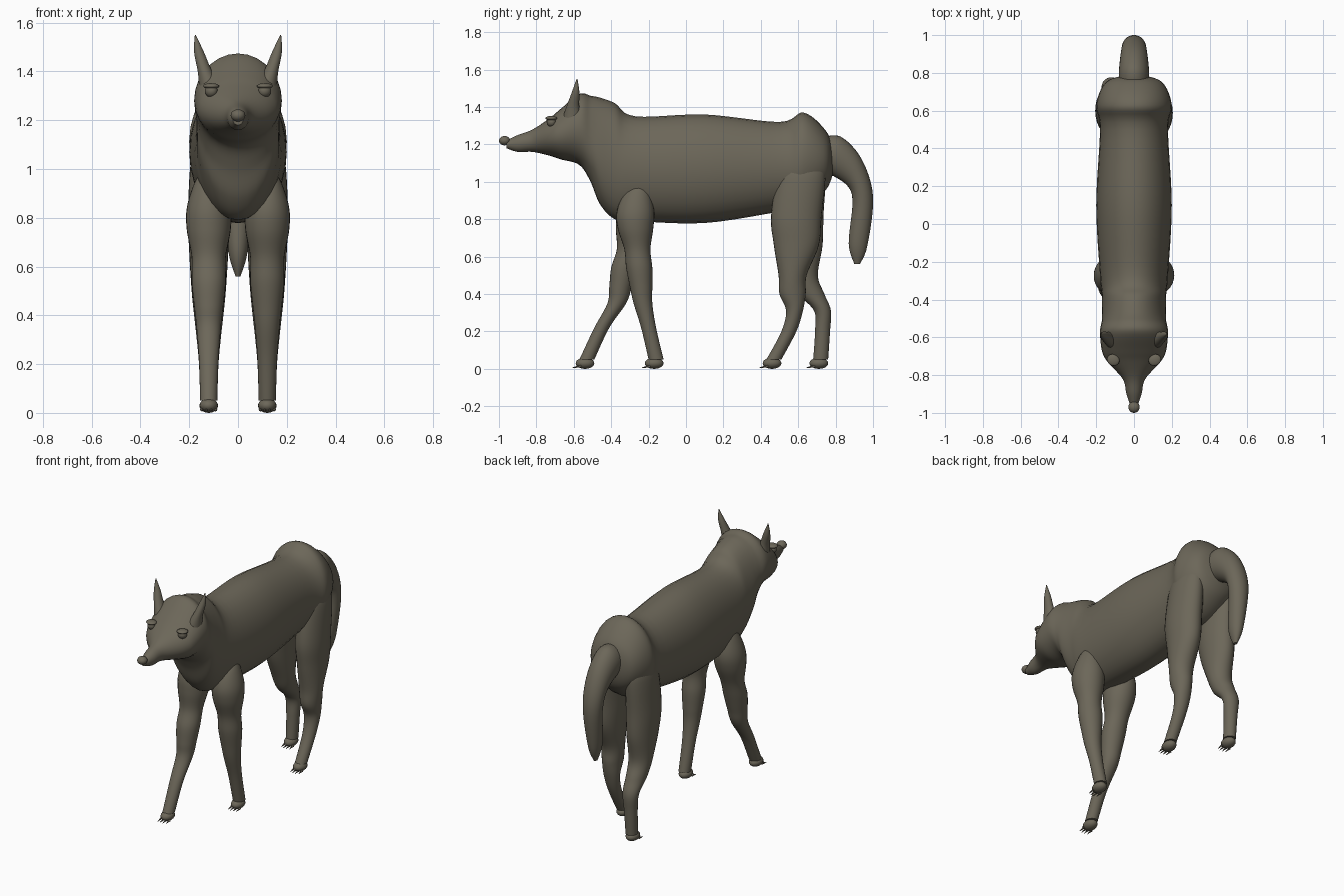
import bpy
import bmesh
from math import sin, cos, pi, radians
from mathutils import Vector, Matrix

default_cube = bpy.data.objects.get("Cube")
if default_cube:
    bpy.data.objects.remove(default_cube, do_unlink=True)

CENTIMETRE = 0.01          # measurements below are in hundredths of a unit
SEGMENTS = 28
STEPS = 6
LEG_SPACING = 12

# One coat colour for the whole animal
coat = bpy.data.materials.new("grey_brown_coat")
coat.use_nodes = True
coat_colour = (0.15, 0.135, 0.1, 1)
coat.diffuse_color = coat_colour
shader = coat.node_tree.nodes["Principled BSDF"]
shader.inputs["Base Color"].default_value = coat_colour
shader.inputs["Roughness"].default_value = 0.8


def finish(name, bm):
    """Turn a bmesh into a smooth shaded object with the coat material."""
    bmesh.ops.recalc_face_normals(bm, faces=bm.faces)
    mesh = bpy.data.meshes.new(name)
    bm.to_mesh(mesh)
    bm.free()
    mesh.materials.append(coat)
    obj = bpy.data.objects.new(name, mesh)
    bpy.context.collection.objects.link(obj)
    bpy.ops.object.select_all(action='DESELECT')
    obj.select_set(True)
    bpy.context.view_layer.objects.active = obj
    bpy.ops.object.shade_smooth_by_angle(angle=radians(50))


def smooth_rows(rows):
    """Catmull-Rom interpolation through the cross-section rows."""
    rows = [Vector(row) for row in rows]
    padded = [rows[0]] + rows + [rows[-1]]
    result = []
    for before, start, end, after in zip(padded, padded[1:], padded[2:], padded[3:]):
        leave, arrive = (end - before) / 2, (after - start) / 2
        for step in range(STEPS):
            t = step / STEPS
            ease = t * t * (3 - 2 * t)
            result.append(start.lerp(end, ease)
                          + leave * (t * (1 - t) ** 2)
                          - arrive * (t * t * (1 - t)))
    result.append(rows[-1])
    return result


def loft(name, rows):
    """Skin ellipses; each row is (y1, z1, y2, z2, centre x, half width)."""
    bm = bmesh.new()
    rings = []
    for y1, z1, y2, z2, x, width in smooth_rows(rows):
        first, last = Vector((x, y1, z1)), Vector((x, y2, z2))
        centre, arm = (first + last) / 2, (last - first) / 2
        ring = []
        for i in range(SEGMENTS):
            angle = 2 * pi * i / SEGMENTS
            side = Vector((max(width, 0.1) * sin(angle), 0, 0))
            ring.append(bm.verts.new((centre + arm * cos(angle) + side) * CENTIMETRE))
        rings.append(ring)
    for lower, upper in zip(rings, rings[1:]):
        for i in range(SEGMENTS):
            j = (i + 1) % SEGMENTS
            bm.faces.new((lower[i], lower[j], upper[j], upper[i]))
    bm.faces.new(rings[0])
    bm.faces.new(rings[-1])
    finish(name, bm)


def ellipsoid(name, centre, radii, turn=0):
    """Rounded blob, turned about the vertical axis."""
    bm = bmesh.new()
    place = (Matrix.Translation(Vector(centre) * CENTIMETRE)
             @ Matrix.Rotation(radians(turn), 4, 'Z')
             @ Matrix.Diagonal(Vector(radii) * CENTIMETRE).to_4x4())
    bmesh.ops.create_uvsphere(bm, u_segments=20, v_segments=12, radius=1, matrix=place)
    finish(name, bm)


def claw(name, x, y):
    """Small spike pointing forward and slightly down."""
    bm = bmesh.new()
    place = (Matrix.Translation(Vector((x, y, 1)) * CENTIMETRE)
             @ Matrix.Rotation(radians(100), 4, 'X'))
    bmesh.ops.create_cone(bm, cap_ends=True, segments=8, radius1=0.7 * CENTIMETRE,
                          radius2=0.1 * CENTIMETRE, depth=4 * CENTIMETRE, matrix=place)
    finish(name, bm)


def leg(name, side, girths, centres):
    """Pose shared (z, depth, half width) sections along their y centres."""
    x = LEG_SPACING * side
    loft(name, [(y - depth / 2, z, y + depth / 2, z, x, width)
                for (z, depth, width), y in zip(girths, centres)])
    # Paw with a fan of four claws
    paw_y = centres[-1] - 1
    ellipsoid(f"{name}_paw", (x, paw_y, 3), (3.8, 5, 3))
    for i in range(4):
        spread = (i - 1.5) * 1.9
        claw(f"{name}_claw_{i + 1}", x + spread, paw_y - 5 + abs(spread) / 3)


# Head, neck, trunk and rump: (y, underside z, top z, half width)
body_profile = [
    (-96, 118, 122, 2), (-90, 116, 125, 4), (-82, 116, 128, 6),
    (-73, 114, 134, 14), (-67, 112, 139, 17), (-57, 109, 147, 18),
    (-51, 100, 146, 17), (-46, 88, 145, 17), (-38, 80, 142, 17),
    (-27, 79, 135, 18), (10, 78, 136, 20), (50, 84, 132, 18),
    (63, 86, 137, 20), (75, 96, 127, 15), (79, 106, 116, 4),
]
loft("body_and_head", [(y, low, y, top, 0, width)
                       for y, low, top, width in body_profile])

# Hanging tail: upper edge point, lower edge point, half width
tail_edges = [
    (73, 124, 74, 104, 8), (83, 124, 79, 103, 8), (94, 112, 87, 97, 7),
    (100, 92, 89, 88, 6), (97, 66, 87, 67, 4), (93, 56, 90, 56, 1),
]
loft("tail", [(*edges, 0, width) for *edges, width in tail_edges])

# Front legs: one set of sections, two poses in the stride
front_girths = [
    (101, 4, 2), (94, 14, 6), (84, 20, 9), (75, 19, 9), (64, 14, 7),
    (54, 14, 7), (44, 12, 6), (35, 10, 5), (22, 8, 4), (5, 8, 3.5),
]
leg("front_left_leg", 1, front_girths,
    [-24, -26, -27, -27, -26, -25, -24, -23, -20, -16])
leg("front_right_leg", -1, front_girths,
    [-24, -26, -27, -28, -30, -33, -35, -37, -45, -53])

# Hind legs, with a heavy thigh and a backward hock
hind_girths = [
    (113, 14, 2), (105, 25, 7), (82, 27, 8.5), (66, 24, 8), (50, 15, 7),
    (40, 14, 6), (31, 9, 5), (20, 8, 4), (5, 8, 3.5),
]
leg("hind_left_leg", 1, hind_girths, [63, 62, 59, 59, 57, 57, 58, 55, 47])
leg("hind_right_leg", -1, hind_girths, [63, 62, 60, 61, 63, 67, 73, 73, 72])

# Ears and eyes, mirrored across the head
ear_sections = [
    (134, -66, -55, 11, 5), (140, -64, -57, 13.5, 3),
    (148, -61, -57, 16, 2), (155, -58.5, -58, 17.5, 0.2),
]
for side, word in ((1, "left"), (-1, "right")):
    loft(f"{word}_ear", [(front, z, back, z, x * side, width)
                         for z, front, back, x, width in ear_sections])
    ellipsoid(f"{word}_eye", (11 * side, -72, 132), (2.7, 2.4, 2.6), 30 * side)
    ellipsoid(f"{word}_eyelid", (11 * side, -72, 134), (3.4, 3, 1.2), 30 * side)

# Nose
ellipsoid("nose", (0, -97, 122), (3, 3, 2.5))
